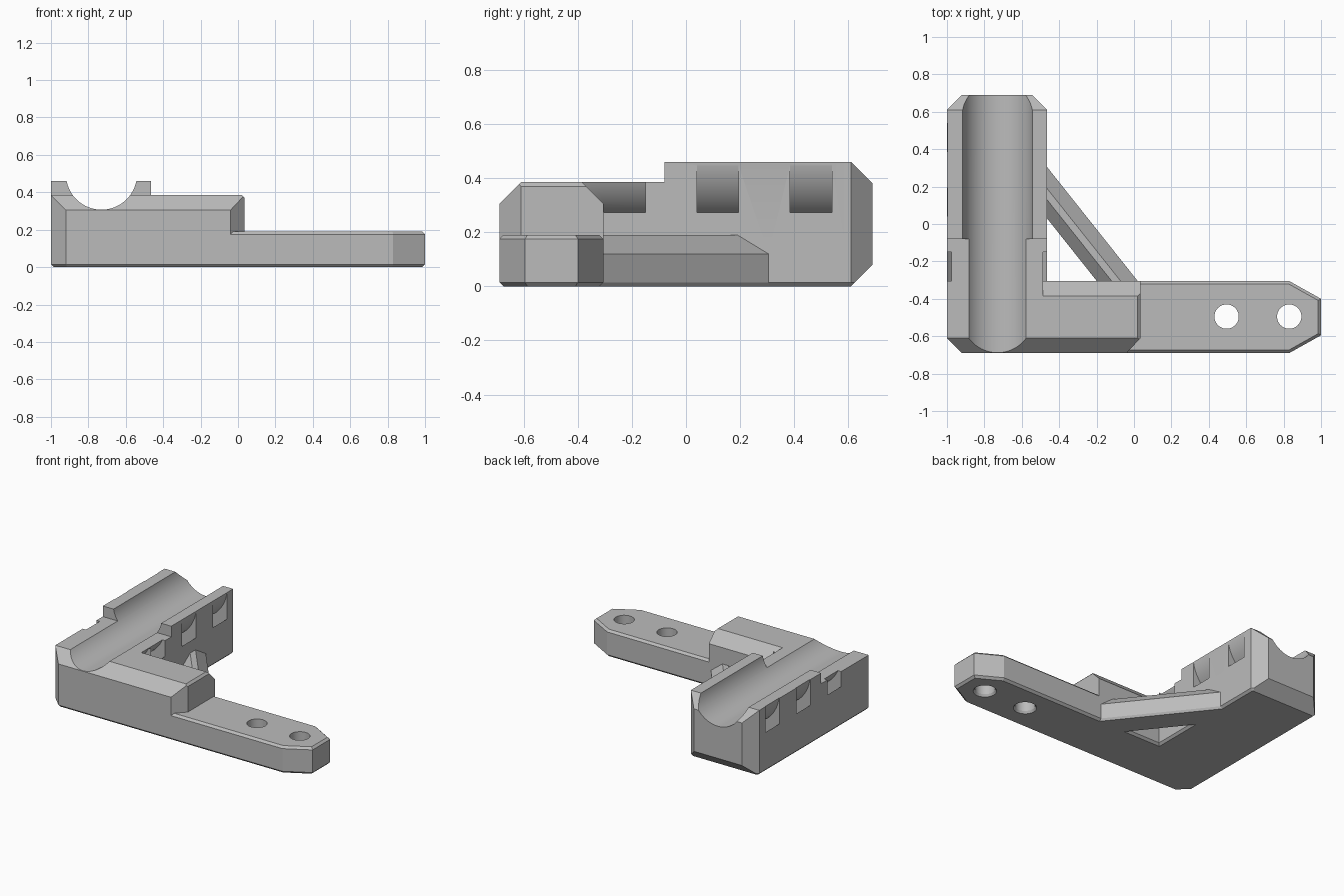
import bpy, bmesh, math
from mathutils import Matrix, Vector

cube = bpy.data.objects.get("Cube")
if cube:
    bpy.data.objects.remove(cube, do_unlink=True)

grey = bpy.data.materials.new("light_grey")
grey.use_nodes = True
grey.diffuse_color = (0.5, 0.5, 0.5, 1)
grey.node_tree.nodes["Principled BSDF"].inputs["Base Color"].default_value = (0.5, 0.5, 0.5, 1)

AXIS_X, AXIS_Z = -0.73, 0.497     # centre line of the rod channel
LIP = 0.015                       # small edge chamfer
BIG = 0.08                        # large corner chamfer


def finish(name, bm):
    bmesh.ops.recalc_face_normals(bm, faces=bm.faces)
    mesh = bpy.data.meshes.new(name)
    bm.to_mesh(mesh)
    bm.free()
    mesh.materials.append(grey)
    ob = bpy.data.objects.new(name, mesh)
    bpy.context.collection.objects.link(ob)
    return ob


def trim(bm, point, normal):
    """Slice a convex solid and close the cut."""
    bmesh.ops.bisect_plane(bm, geom=bm.verts[:] + bm.edges[:] + bm.faces[:], dist=1e-6,
                           plane_co=point, plane_no=normal, clear_outer=True)
    bmesh.ops.holes_fill(bm, edges=[e for e in bm.edges if e.is_boundary])


def prism(name, points, sweep, cuts=()):
    """Sweep a flat outline along a vector, then trim it."""
    bm = bmesh.new()
    face = bm.faces.new([bm.verts.new(p) for p in points])
    new = bmesh.ops.extrude_face_region(bm, geom=[face])["geom"]
    bmesh.ops.translate(bm, vec=sweep, verts=[v for v in new if isinstance(v, bmesh.types.BMVert)])
    bmesh.ops.recalc_face_normals(bm, faces=bm.faces)
    for point, normal in cuts:
        trim(bm, point, normal)
    return finish(name, bm)


def slab(name, outline, z0, z1, cuts=()):
    return prism(name, [(x, y, z0) for x, y in outline], (0, 0, z1 - z0), cuts)


def box(name, x0, x1, y0, y1, z0, z1, cuts=()):
    return slab(name, [(x0, y0), (x1, y0), (x1, y1), (x0, y1)], z0, z1, cuts)


def rim_cuts(outline, z, up):
    """Small chamfer planes around an anticlockwise outline."""
    cuts = []
    for a, b in zip(outline, outline[1:] + outline[:1]):
        side = Vector((b[1] - a[1], a[0] - b[0], 0)).normalized()
        cuts.append(((a[0], a[1], z - up * LIP), side + Vector((0, 0, up))))
    return cuts


def cylinder(name, r1, r2, depth, matrix):
    bm = bmesh.new()
    bmesh.ops.create_cone(bm, cap_ends=True, segments=96, radius1=r1, radius2=r2,
                          depth=depth, matrix=matrix)
    return finish(name, bm)


def along_channel(name, radius):
    turn = Matrix.Translation((AXIS_X, 0, AXIS_Z)) @ Matrix.Rotation(math.pi / 2, 4, 'X')
    return cylinder(name, radius, radius, 3, turn)


def ring(name, r0, r1, y0, y1):
    """Band-shaped tunnel around the channel."""
    bm = bmesh.new()
    vs = [bm.verts.new((AXIS_X + r, y, AXIS_Z)) for r, y in ((r0, y0), (r1, y0), (r1, y1), (r0, y1))]
    es = [bm.edges.new((vs[i], vs[(i + 1) % 4])) for i in range(4)]
    bmesh.ops.spin(bm, geom=vs + es, cent=(AXIS_X, 0, AXIS_Z), axis=(0, 1, 0),
                   angle=math.tau, steps=96)
    bmesh.ops.remove_doubles(bm, verts=bm.verts, dist=1e-5)
    return finish(name, bm)


def combine(target, tool, operation):
    mod = target.modifiers.new("combine", 'BOOLEAN')
    mod.operation, mod.solver, mod.object = operation, 'EXACT', tool
    bpy.context.view_layer.objects.active = target
    bpy.ops.object.modifier_apply(modifier=mod.name)
    bpy.data.objects.remove(tool, do_unlink=True)


# Rod holder body with chamfered corners
left, right, front, back, top = -1.0, -0.465, -0.69, 0.69, 0.46
outline = [(left + BIG, front), (right, front), (right, back - BIG), (right - BIG, back),
           (left + BIG, back), (left, back - BIG), (left, front + BIG)]
bracket = slab("bracket", outline, 0, top, rim_cuts(outline, 0, -1) + [
    ((0, front, 0.305), (0, -1, 1)),
    ((0, back, top - BIG), (0, 1, 1)),
    ((0, back, BIG), (0, 1, -1))])
combine(bracket, box("step_cutter", -1.2, 0, -0.9, -0.08, 0.385, 0.7), 'DIFFERENCE')

# Long mounting arm with a tapered tip
arm = [(-0.6, front), (0.83, front), (1, -0.595), (1, -0.4), (0.83, -0.305), (-0.6, -0.305)]
combine(bracket, slab("mounting_arm", arm, 0, 0.19,
                      rim_cuts(arm, 0, -1) + rim_cuts(arm, 0.19, 1)), 'UNION')

# Raised block on the arm
block = [(-0.6, front), (-0.04, front), (0.035, -0.61), (0.035, -0.305), (-0.6, -0.305)]
combine(bracket, slab("raised_block", block, 0.1, 0.385, [
    ((0, front, 0.305), (0, -1, 1)),
    ((0.035, 0, 0.37), (1, 0, 1))]), 'UNION')

# Diagonal brace
run = Vector((0.485, -0.61, 0))
section = [(0.29, 0), (0.305, LIP), (0.305, 0.12), (0.19, 0.19), (0.13, 0.19), (0.03, 0.12), (0.03, 0)]
combine(bracket, prism("diagonal_brace", [Vector((right, y, z)) - run * 0.15 for y, z in section],
                       run * 1.25), 'UNION')

# Chamfer at the back of the block, stopping at the channel wall
wedge = box("wedge_cutter", -0.7, 0.2, -0.42, -0.304, 0.25, 0.43, [((0, -0.305, 0.305), (0, -1, -1))])
combine(wedge, along_channel("wall_keeper", 0.269), 'DIFFERENCE')
combine(bracket, wedge, 'DIFFERENCE')

# Rod channel and strap tunnels
combine(bracket, along_channel("channel_cutter", 0.19), 'DIFFERENCE')
for y in (-0.304, 0.04, 0.385):
    combine(bracket, ring("strap_cutter", 0.269, 0.347, y, y + 0.154), 'DIFFERENCE')

# Screw holes with a small flare underneath
for x in (0.495, 0.83):
    combine(bracket, cylinder("hole_cutter", 0.065, 0.065, 1, Matrix.Translation((x, -0.495, 0))), 'DIFFERENCE')
    combine(bracket, cylinder("flare_cutter", 0.085, 0.065, 0.03, Matrix.Translation((x, -0.495, 0))), 'DIFFERENCE')

bpy.ops.object.select_all(action='DESELECT')
bracket.select_set(True)
bpy.context.view_layer.objects.active = bracket
bpy.ops.object.shade_smooth_by_angle(angle=math.radians(20))
